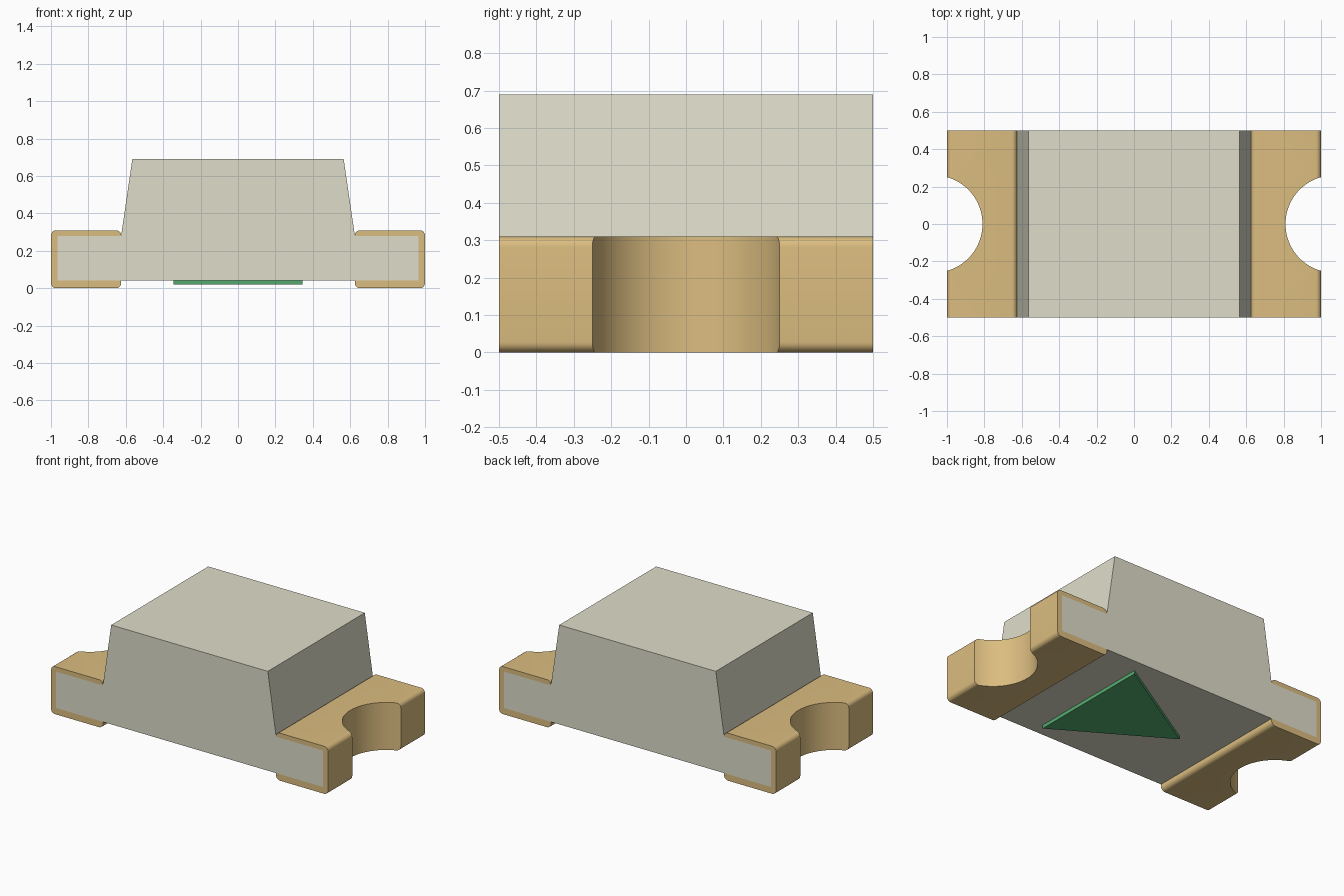
import bpy
import bmesh

cube = bpy.data.objects.get("Cube")
if cube:
    bpy.data.objects.remove(cube, do_unlink=True)


def linear(c):
    return c / 12.92 if c <= 0.04045 else ((c + 0.055) / 1.055) ** 2.4


def material(name, srgb):
    mat = bpy.data.materials.new(name)
    mat.use_nodes = True
    color = [linear(c) for c in srgb] + [1.0]
    mat.diffuse_color = color
    mat.node_tree.nodes["Principled BSDF"].inputs["Base Color"].default_value = color
    return mat


BODY = material("warm white resin", (0.87, 0.865, 0.79))
GOLD = material("gold plating", (0.86, 0.74, 0.50))
GREEN = material("green mark", (0.34, 0.68, 0.445))

HALF = 0.5       # half depth
LOW = 0.042      # underside of the substrate
STEP = 0.28      # top of the substrate
TOP = 0.31       # top of the plating
INNER = 0.625    # inner end of each terminal
CORE = 0.965     # end of the substrate inside the plating


def prism(name, points, axis, start, end, mats, round_if=None, radius=0.0):
    """Extrude a closed profile along y or z, optionally rounding long edges."""
    bm = bmesh.new()
    if axis == "y":
        verts = [bm.verts.new((x, start, z)) for x, z in points]
        move = (0, end - start, 0)
    else:
        verts = [bm.verts.new((x, y, start)) for x, y in points]
        move = (0, 0, end - start)
    face = bm.faces.new(verts)
    extruded = bmesh.ops.extrude_face_region(bm, geom=[face], use_keep_orig=True)
    moved = [g for g in extruded["geom"] if isinstance(g, bmesh.types.BMVert)]
    bmesh.ops.translate(bm, verts=moved, vec=move)
    bmesh.ops.recalc_face_normals(bm, faces=bm.faces[:])
    if round_if:
        edges = [e for e in bm.edges
                 if abs(e.verts[0].co.y - e.verts[1].co.y) > HALF
                 and round_if(e.verts[0].co)]
        bmesh.ops.bevel(bm, geom=edges, offset=radius, segments=6,
                        profile=0.5, affect="EDGES")
    mesh = bpy.data.meshes.new(name)
    bm.to_mesh(mesh)
    bm.free()
    for mat in mats:
        mesh.materials.append(mat)
    obj = bpy.data.objects.new(name, mesh)
    bpy.context.collection.objects.link(obj)
    return obj


def activate(obj):
    bpy.ops.object.select_all(action="DESELECT")
    obj.select_set(True)
    bpy.context.view_layer.objects.active = obj


def cut_notch(obj, side):
    """Cut the round notch out of one end."""
    bpy.ops.mesh.primitive_cylinder_add(vertices=96, radius=0.26, depth=2,
                                        location=(side * 1.07, 0, 0))
    cutter = bpy.context.object
    cutter.hide_render = True
    activate(obj)
    mod = obj.modifiers.new("notch", "BOOLEAN")
    mod.operation = "DIFFERENCE"
    mod.solver = "EXACT"
    mod.object = cutter
    bpy.ops.object.modifier_apply(modifier=mod.name)
    bpy.data.objects.remove(cutter, do_unlink=True)


def smooth(obj):
    activate(obj)
    bpy.ops.object.shade_smooth_by_angle(angle=0.6)


# Tapered lens and flat substrate share one profile
half_profile = [(CORE, LOW), (CORE, STEP), (INNER, STEP), (0.565, 0.69)]
profile = half_profile + [(-x, z) for x, z in reversed(half_profile)]
body = prism("body", profile, "y", -HALF, HALF, [BODY, GOLD])
for side in (-1, 1):
    cut_notch(body, side)

# Plated walls inside the notches
for poly in body.data.polygons:
    in_notch = abs(poly.center.x) > 0.75 and abs(poly.center.y) < 0.3
    poly.material_index = 1 if in_notch and abs(poly.normal.z) < 0.5 else 0
smooth(body)

# Wrap-around terminals at both ends
clip = [(INNER, 0), (1, 0), (1, TOP), (INNER, TOP),
        (INNER, STEP), (CORE, STEP), (CORE, LOW), (INNER, LOW)]
for side, name in ((1, "left_terminal"), (-1, "right_terminal")):
    terminal = prism(name, [(side * x, z) for x, z in clip], "y", -HALF, HALF, [GOLD],
                     lambda co: co.z < 0.001 or co.z > TOP - 0.001, 0.028)
    cut_notch(terminal, side)
    smooth(terminal)

# Raised polarity triangle on the underside
prism("polarity_mark", [(0.345, -0.415), (0.345, 0.415), (-0.345, 0)],
      "z", 0.02, LOW, [GREEN])
